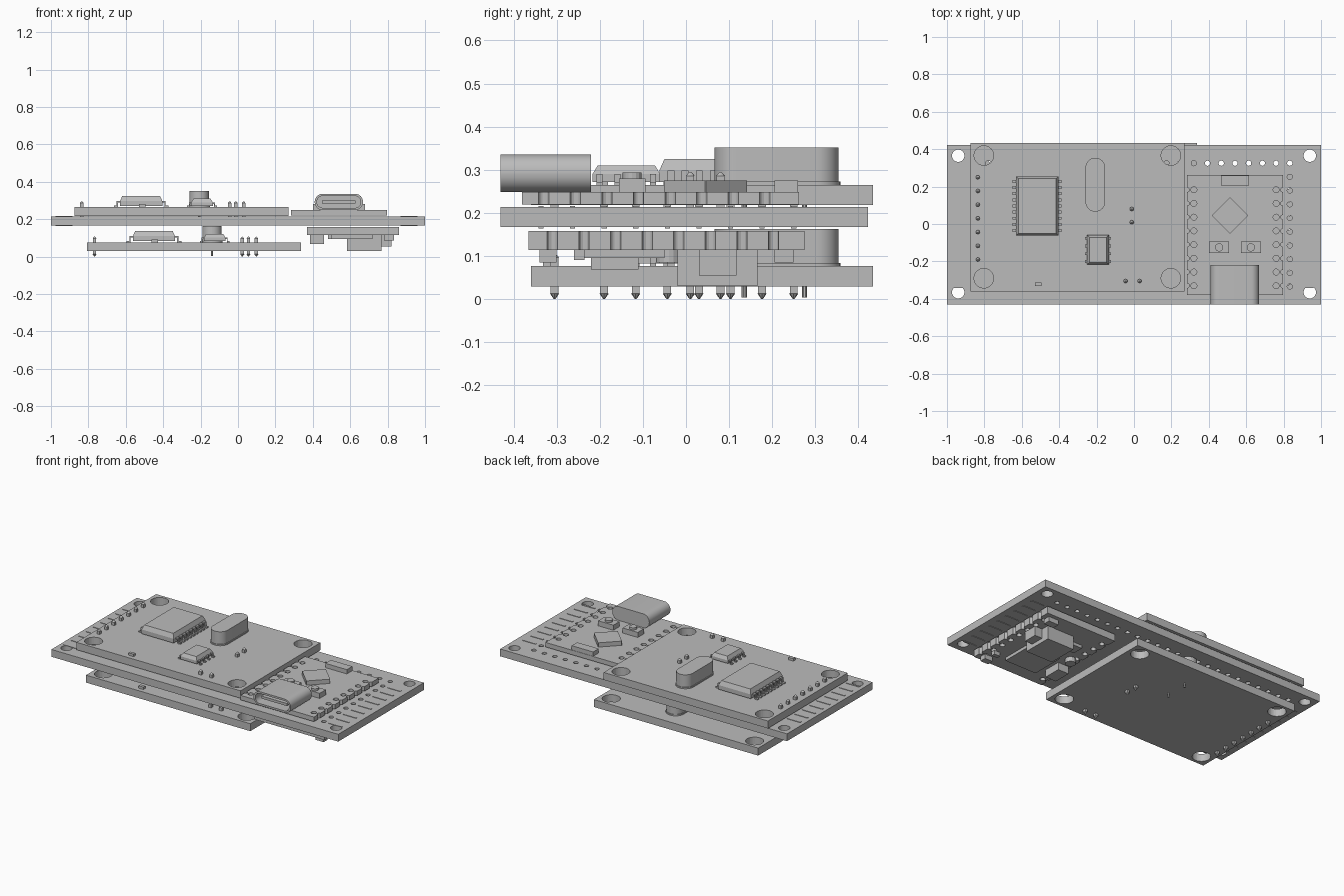
import bpy, bmesh, math
from mathutils import Matrix, Vector

old = bpy.data.objects.get("Cube")
if old:
    bpy.data.objects.remove(old, do_unlink=True)

grey = bpy.data.materials.new("plain grey")
grey.use_nodes = True
GREY = (0.5, 0.5, 0.5, 1)
grey.diffuse_color = GREY
grey.node_tree.nodes["Principled BSDF"].inputs["Base Color"].default_value = GREY

PITCH = 0.0733


def finish(name, bm):
    bmesh.ops.recalc_face_normals(bm, faces=bm.faces)
    mesh = bpy.data.meshes.new(name)
    bm.to_mesh(mesh)
    bm.free()
    mesh.materials.append(grey)
    ob = bpy.data.objects.new(name, mesh)
    bpy.context.collection.objects.link(ob)
    return ob


def add_box(bm, x0, x1, y0, y1, z0, z1, taper=0):
    """Box with optional inward slope at the top."""
    verts = bmesh.ops.create_cube(bm, size=1)["verts"]
    for v in verts:
        top = v.co.z > 0
        t = taper if top else 0
        v.co = Vector((x1 - t if v.co.x > 0 else x0 + t,
                       y1 - t if v.co.y > 0 else y0 + t, z1 if top else z0))
    return verts


def box(name, *dims, taper=0):
    bm = bmesh.new()
    add_box(bm, *dims, taper=taper)
    return finish(name, bm)


def add_cyl(bm, x, y, z0, z1, r, r2=None, sides=16):
    bmesh.ops.create_cone(bm, cap_ends=True, segments=sides, radius1=r,
                          radius2=r if r2 is None else r2, depth=z1 - z0,
                          matrix=Matrix.Translation((x, y, (z0 + z1) / 2)))


def drill(ob, holes):
    """Cut round holes given as (x, y, radius)."""
    bm = bmesh.new()
    for x, y, r in holes:
        add_cyl(bm, x, y, -1, 1, r, sides=32 if r > 0.03 else 14)
    cutter = finish("hole_cutter", bm)
    cutter.hide_render = True
    mod = ob.modifiers.new("holes", "BOOLEAN")
    mod.operation, mod.solver, mod.object = "DIFFERENCE", "EXACT", cutter
    bpy.context.view_layer.objects.active = ob
    bpy.ops.object.modifier_apply(modifier=mod.name)
    bpy.data.objects.remove(cutter, do_unlink=True)


def rounded(w, h, r, n=8):
    """Outline of a rounded rectangle centred on the origin."""
    pts = []
    for k, (sx, sy) in enumerate(((1, 1), (-1, 1), (-1, -1), (1, -1))):
        for i in range(n + 1):
            a = (k + i / n) * math.pi / 2
            pts.append((sx * (w / 2 - r) + r * math.cos(a),
                        sy * (h / 2 - r) + r * math.sin(a)))
    return pts


def extrude(name, pts, depth, place, cavity=None):
    bm = bmesh.new()
    face = bm.faces.new([bm.verts.new((x, y, 0)) for x, y in pts])
    geom = bmesh.ops.extrude_face_region(bm, geom=[face])["geom"]
    bmesh.ops.translate(bm, verts=[g for g in geom if isinstance(g, bmesh.types.BMVert)],
                        vec=(0, 0, depth))
    if cavity:
        cap = next(g for g in geom if isinstance(g, bmesh.types.BMFace))
        bmesh.ops.inset_region(bm, faces=[cap], thickness=cavity[0])
        deep = bmesh.ops.extrude_face_region(bm, geom=[cap])["geom"]
        bmesh.ops.delete(bm, geom=[cap], context="FACES_ONLY")
        bmesh.ops.translate(bm, verts=[g for g in deep if isinstance(g, bmesh.types.BMVert)],
                            vec=(0, 0, -cavity[1]))
    bmesh.ops.remove_doubles(bm, verts=bm.verts, dist=1e-5)
    bmesh.ops.transform(bm, matrix=place, verts=bm.verts)
    ob = finish(name, bm)
    bpy.context.view_layer.objects.active = ob
    ob.select_set(True)
    bpy.ops.object.shade_smooth_by_angle(angle=math.radians(35))
    ob.select_set(False)
    return ob


def leaded_chip(name, x0, x1, y0, y1, z, h, legs, reach, leg_w):
    """Chip body with waisted sides and bent legs on both long sides."""
    mid = z + h * 0.55
    box(name + "_body", x0, x1, y0, y1, mid, z + h, taper=0.012)
    box(name + "_belly", x0, x1, y0, y1, z + 0.006, mid)
    bm = bmesh.new()
    margin = (y1 - y0) * 0.06 + leg_w / 2
    for i in range(legs):
        y = y0 + margin + (y1 - y0 - 2 * margin) * i / (legs - 1)
        for edge, s in ((x0, -1), (x1, 1)):
            for a, b, za, zb in ((0, 0.45, mid - 0.008, mid), (0.35, 0.55, z, mid),
                                 (0.45, 1, z, z + 0.007)):
                xs = sorted((edge + s * a * reach, edge + s * b * reach))
                add_box(bm, *xs, y - leg_w / 2, y + leg_w / 2, za, zb)
    finish(name + "_legs", bm)


def bus_module(tag, dx, z0):
    """Module board with two chips, an oscillator can and header pins."""
    top = z0 + 0.047
    board = box(tag + "_module_board", dx - 0.875, dx + 0.27, -0.36, 0.434, z0, top)
    drill(board, [(dx + x, y, 0.052) for x in (-0.803, 0.197) for y in (-0.29, 0.366)])
    leaded_chip(tag + "_controller_chip", dx - 0.63, dx - 0.405, -0.062, 0.255,
                top, 0.06, 9, 0.034, 0.016)
    leaded_chip(tag + "_driver_chip", dx - 0.25, dx - 0.135, -0.217, -0.06,
                top, 0.045, 4, 0.022, 0.014)
    at = Matrix.Translation((dx - 0.207, 0.21, top))
    extrude(tag + "_oscillator_rim", rounded(0.113, 0.296, 0.056), 0.008, at)
    extrude(tag + "_oscillator_can", rounded(0.104, 0.288, 0.0515), 0.086, at)
    box(tag + "_resistor", dx - 0.53, dx - 0.495, -0.332, -0.312, top, top + 0.015)
    bm = bmesh.new()
    spots = [(-0.835, -0.19 + i * PITCH) for i in range(7)]
    spots += [(-0.012, 0.08), (-0.012, 0.01), (-0.045, -0.305), (0.03, -0.305)]
    for x, y in spots:
        add_box(bm, dx + x - 0.009, dx + x + 0.009, y - 0.009, y + 0.009,
                z0 - 0.016, top + 0.02)
        add_cyl(bm, dx + x, y, z0 - 0.029, z0 - 0.016, 0.002, 0.011, 8)
        add_cyl(bm, dx + x, y, top + 0.02, top + 0.03, 0.011, 0.002, 8)
    for y in (0.135, 0.275):
        add_cyl(bm, dx - 0.207, y, z0 - 0.026, top, 0.006, sides=10)
    finish(tag + "_header_pins", bm)


def edge_holes(x0, x1, y0, count):
    """Half-round edge notches with a row of holes just inside."""
    holes = []
    for i in range(count):
        y = y0 + i * PITCH
        for edge, s in ((x0, 1), (x1, -1)):
            holes += [(edge, y, 0.012), (edge + s * 0.036, y, 0.016)]
    return holes


# Carrier board with mounting holes, header rows and thin trace strips
main = box("carrier_board", -1, 1, -0.43, 0.422, 0.167, 0.213)
holes = [(sx * 0.94, sy * 0.365, 0.033) for sx in (-1, 1) for sy in (-1, 1)]
holes += [(0.833 - i * PITCH, 0.325, 0.014) for i in range(24)]
holes += [(0.833, 0.252 - i * PITCH, 0.014) for i in range(9)]
drill(main, holes)
bm = bmesh.new()
for i in range(9):
    y = 0.25 - i * PITCH
    for x in (-0.975, 0.87):
        for z in (0.164, 0.213):
            add_box(bm, x, x + 0.09, y - 0.006, y + 0.006, z, z + 0.003)
finish("trace_strips", bm)

# Two stacked interface modules
bus_module("upper", 0, 0.218)
bus_module("lower", 0.068, 0.029)

# Upper processor board
nano = box("upper_processor_board", 0.284, 0.796, -0.38, 0.262, 0.219, 0.248)
drill(nano, edge_holes(0.284, 0.796, -0.33, 8))
Z = 0.248
extrude("port_shell", rounded(0.258, 0.087, 0.042), 0.21,
        Matrix.Translation((0.539, -0.22, Z + 0.044)) @ Matrix.Rotation(math.pi / 2, 4, "X"),
        cavity=(0.012, 0.17))
box("port_tongue", 0.45, 0.628, -0.41, -0.23, Z + 0.036, Z + 0.052)
extrude("processor_chip", rounded(0.138, 0.138, 0.002, 1), 0.027,
        Matrix.Translation((0.513, 0.045, Z)) @ Matrix.Rotation(math.pi / 4, 4, "Z"))
box("regulator", 0.465, 0.615, 0.205, 0.26, Z, 0.275)
for side, x in (("left", 0.625), ("right", 0.455)):
    box(side + "_button_base", x - 0.053, x + 0.053, -0.155, -0.094, Z, 0.28)
    bm = bmesh.new()
    add_cyl(bm, x, -0.125, 0.28, 0.293, 0.022)
    finish(side + "_button_cap", bm)

# Lower processor board hanging upside down
hung = box("lower_processor_board", 0.37, 0.86, -0.365, 0.275, 0.114, 0.158)
drill(hung, edge_holes(0.37, 0.86, -0.31, 8))
Z = 0.114
box("lower_socket", 0.582, 0.768, -0.02, 0.166, 0.03, Z)
box("lower_socket_lip", 0.768, 0.82, 0.03, 0.117, 0.055, Z)
box("lower_flat_chip", 0.5, 0.72, -0.26, -0.05, 0.095, Z)
box("lower_corner_part", 0.78, 0.835, -0.34, -0.3, 0.085, Z)
box("lower_small_part", 0.78, 0.82, -0.26, -0.235, 0.09, Z)
box("lower_back_part", 0.76, 0.83, 0.205, 0.25, 0.085, Z)
box("lower_side_connector", 0.385, 0.46, -0.22, -0.11, 0.068, Z)
box("lower_inner_part", 0.48, 0.56, 0.05, 0.12, 0.095, Z)
bm = bmesh.new()
add_cyl(bm, 0.43, -0.04, 0.085, Z, 0.03)
finish("lower_round_part", bm)
